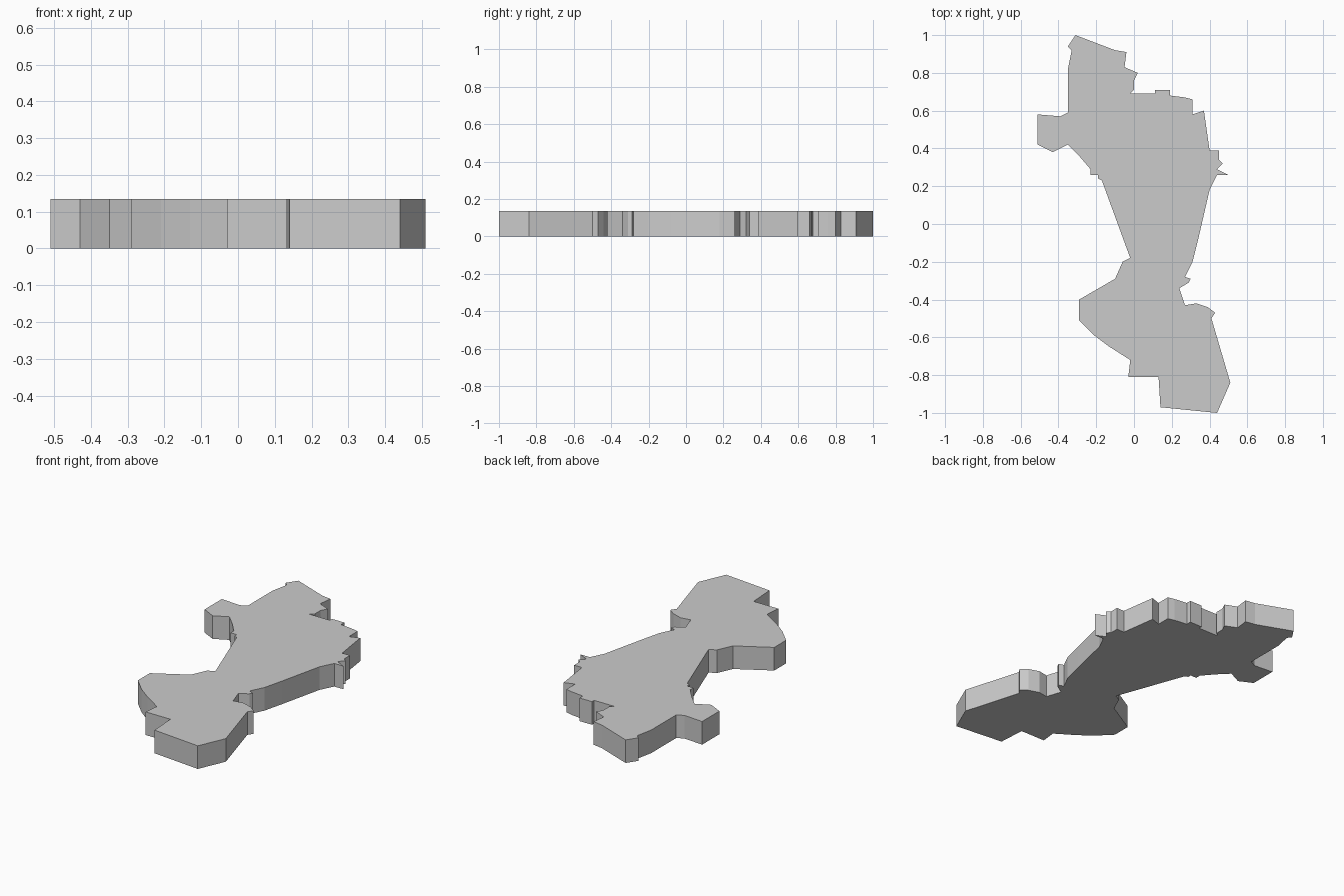
import bpy
import bmesh
from mathutils import Vector

THICKNESS = 0.135
UNIT = 0.01  # outline points are given in hundredths

# Remove the default cube
default_cube = bpy.data.objects.get("Cube")
if default_cube is not None:
    bpy.data.objects.remove(default_cube, do_unlink=True)


def make_material(name, color):
    """One flat colour for both viewport and render."""
    material = bpy.data.materials.new(name)
    material.use_nodes = True
    material.diffuse_color = color
    shader = material.node_tree.nodes["Principled BSDF"]
    shader.inputs["Base Color"].default_value = color
    shader.inputs["Roughness"].default_value = 0.8
    return material


def make_slab(name, outline, thickness, material):
    """Extrude a closed outline straight up from the ground plane."""
    mesh = bpy.data.meshes.new(name)
    bm = bmesh.new()
    corners = [bm.verts.new((x * UNIT, y * UNIT, 0)) for x, y in outline]
    base = bm.faces.new(corners)
    extruded = bmesh.ops.extrude_face_region(bm, geom=[base], use_keep_orig=True)
    top = [item for item in extruded["geom"] if isinstance(item, bmesh.types.BMVert)]
    bmesh.ops.translate(bm, verts=top, vec=Vector((0, 0, thickness)))
    bmesh.ops.recalc_face_normals(bm, faces=bm.faces)
    # Triangulate the concave caps so that they fill cleanly
    caps = [face for face in bm.faces if len(face.verts) > 4]
    bmesh.ops.triangulate(bm, faces=caps, ngon_method="BEAUTY")
    bm.to_mesh(mesh)
    bm.free()
    mesh.materials.append(material)
    slab = bpy.data.objects.new(name, mesh)
    bpy.context.scene.collection.objects.link(slab)
    return slab


# Outline runs, clockwise from the back tip
back_edge = [
    (-31, 100), (-10, 92), (-4, 91), (-5, 83), (2, 80), (0, 76), (0, 71),
    (-2, 69), (11, 69), (11, 71), (19, 71), (19, 68), (27, 67), (31, 66),
]
left_edge = [
    (31, 58), (37, 60), (40, 39), (45, 39), (45, 34), (47, 32), (44, 29),
    (50, 26), (44, 26), (40, 18), (34, -8), (31, -20), (27, -28), (30, -29),
    (29, -31), (24, -34), (27, -43), (33, -42), (39, -44), (43, -47),
    (41, -50), (51, -84),
]
front_edge = [
    (44, -100), (14, -97), (13, -81), (-3, -81), (-2, -72), (-13, -65),
    (-21, -59), (-29, -51), (-29, -40),
]
right_edge = [
    (-10, -29), (-6, -20), (-2, -18), (-17, 23), (-19, 24), (-19, 26),
    (-23, 26), (-23, 29), (-29, 36), (-35, 42), (-39, 40), (-43, 38),
    (-51, 42), (-51, 58), (-39, 57), (-35, 59), (-35, 82), (-33, 92),
    (-35, 94),
]

# Single flat slab with an irregular border
plain_grey = make_material("plain grey", (0.6, 0.6, 0.6, 1))
outline = back_edge + left_edge + front_edge + right_edge
make_slab("region_slab", outline, THICKNESS, plain_grey)
